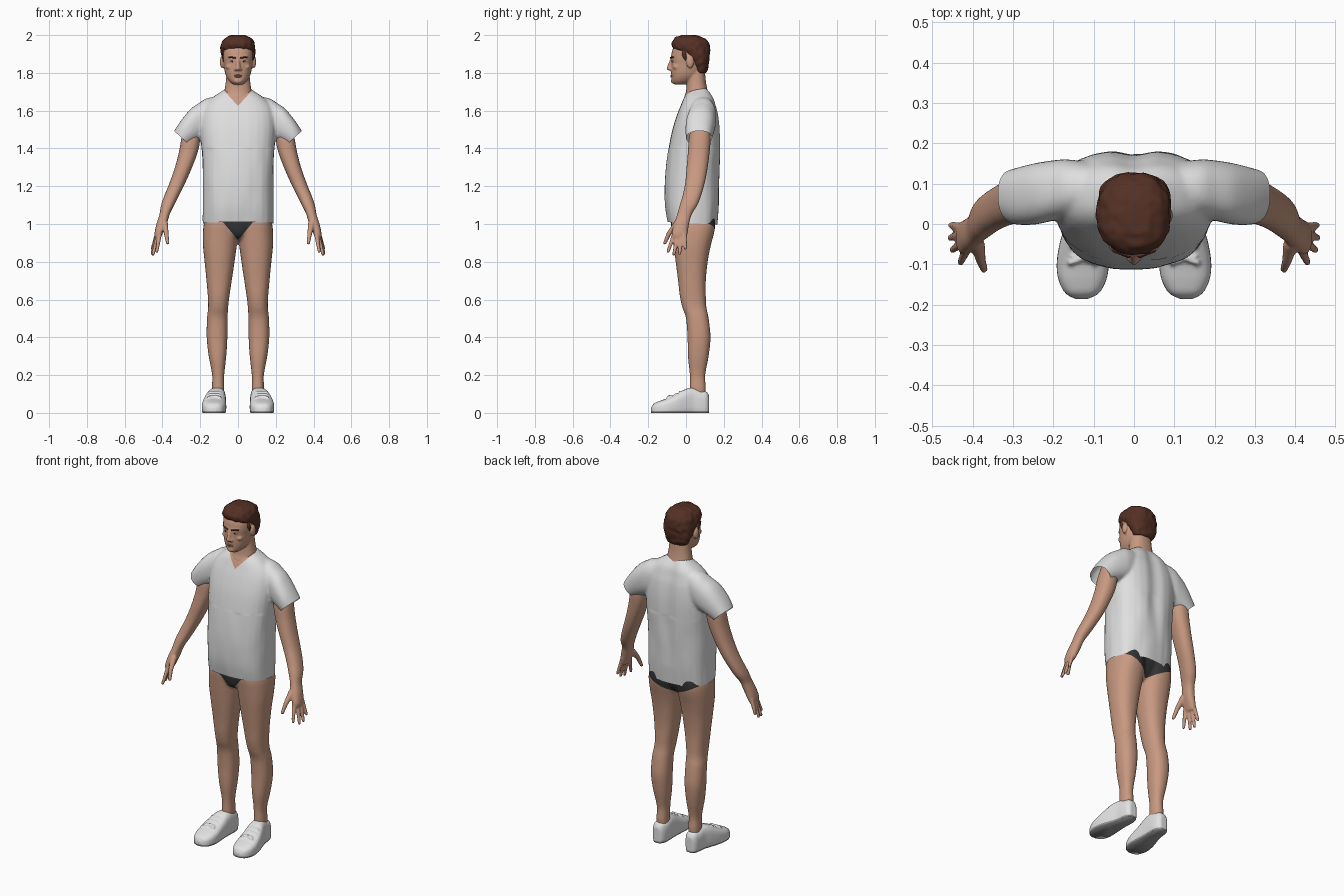
import bpy, bmesh
from math import cos, sin, pi, exp
from mathutils import Vector, Matrix, noise

cube = bpy.data.objects.get("Cube")
if cube:
    bpy.data.objects.remove(cube)


def material(name, rgb):
    m = bpy.data.materials.new(name)
    m.use_nodes = True
    m.diffuse_color = (*rgb, 1)
    m.node_tree.nodes["Principled BSDF"].inputs["Base Color"].default_value = (*rgb, 1)
    return m


SKIN = material("skin", (.58, .32, .22))
HAIR = material("brown hair", (.09, .03, .018))
SHIRT = material("white cotton", (.74, .74, .74))
BRIEFS = material("dark cloth", (.035, .035, .035))
LEATHER = material("white leather", (.76, .76, .76))
SOLE = material("grey sole", (.3, .3, .3))
LIPS = material("lips", (.42, .17, .13))
EYE = material("eye white", (.6, .57, .54))
IRIS = material("iris", (.05, .035, .03))


def spline(rows, steps=4):
    """Smooth the rows of a stack with a Catmull-Rom curve."""
    out = []
    for i in range(len(rows) - 1):
        a, b, c, d = (rows[max(0, min(len(rows) - 1, i + k))] for k in (-1, 0, 1, 2))
        for s in range(steps):
            t = s / steps
            out.append([q + .5 * t * (r - p + t * (2 * p - 5 * q + 4 * r - w + t * (3 * (q - r) + w - p)))
                        for p, q, r, w in zip(a, b, c, d)])
    return out + [rows[-1]]


def stack(bm, rows, axis=2, power=2.3, seg=28):
    """Loft rounded sections: (position, low and high, low and high)."""
    rings = []
    for t, a0, a1, b0, b1 in spline(rows):
        ring = []
        for k in range(seg):
            c, s = cos(2 * pi * k / seg), sin(2 * pi * k / seg)
            a = (a0 + a1) / 2 + (a1 - a0) / 2 * abs(c) ** (2 / power) * (1 if c > 0 else -1)
            b = (b0 + b1) / 2 + (b1 - b0) / 2 * abs(s) ** (2 / power) * (1 if s > 0 else -1)
            ring.append(bm.verts.new([(t, a, b), (a, t, b), (a, b, t)][axis]))
        rings.append(ring)
    for lo, hi in zip(rings, rings[1:]):
        for k in range(seg):
            n = (k + 1) % seg
            bm.faces.new((lo[k], lo[n], hi[n], hi[k]))
    bm.faces.new(rings[0])
    bm.faces.new(rings[-1])


def centred(rows):
    return [(z, -w, w, f, b) for z, w, f, b in rows]


def ball(bm, centre, radii):
    m = Matrix.Translation(centre) @ Matrix.Diagonal((*radii, 1))
    bmesh.ops.create_icosphere(bm, subdivisions=3, radius=1, matrix=m)


def capsule(bm, p, q, r1, r2):
    p, q = Vector(p), Vector(q)
    d = q - p
    m = Matrix.Translation((p + q) / 2) @ d.to_track_quat('Z', 'Y').to_matrix().to_4x4()
    bmesh.ops.create_cone(bm, cap_ends=True, segments=16, radius1=r1, radius2=r2, depth=d.length, matrix=m)
    ball(bm, p, (r1,) * 3)
    ball(bm, q, (r2,) * 3)


def mirror(bm):
    dup = bmesh.ops.duplicate(bm, geom=bm.verts[:] + bm.edges[:] + bm.faces[:])
    for v in dup["geom"]:
        if isinstance(v, bmesh.types.BMVert):
            v.co.x *= -1


def finish(name, bm, mats, voxel=0, smooth=3, edit=None, side=1):
    """Make the object, fuse its pieces, then apply the final edit."""
    for v in bm.verts:
        v.co.x *= side
    bmesh.ops.recalc_face_normals(bm, faces=bm.faces)
    me = bpy.data.meshes.new(name)
    bm.to_mesh(me)
    bm.free()
    ob = bpy.data.objects.new(name, me)
    bpy.context.scene.collection.objects.link(ob)
    if voxel:
        r = ob.modifiers.new("fuse", 'REMESH')
        r.mode, r.voxel_size = 'VOXEL', voxel
        s = ob.modifiers.new("soften", 'SMOOTH')
        s.factor, s.iterations = .5, smooth
        dg = bpy.context.evaluated_depsgraph_get()
        me = bpy.data.meshes.new_from_object(ob.evaluated_get(dg))
        ob.modifiers.clear()
        ob.data = me
    me.name = name
    me.materials.clear()
    for m in mats:
        me.materials.append(m)
    bm = bmesh.new()
    bm.from_mesh(me)
    if edit:
        edit(bm)
    for f in bm.faces:
        f.smooth = True
    bm.to_mesh(me)
    bm.free()
    return ob


def cut(bm, point, normal, clear=False, keep=lambda c: True):
    faces = [f for f in bm.faces if keep(f.calc_center_median())]
    geom = faces + list({e for f in faces for e in f.edges}) + list({v for f in faces for v in f.verts})
    bmesh.ops.bisect_plane(bm, geom=geom, plane_co=point, plane_no=normal, clear_outer=clear)


def paint(bm, rule):
    for f in bm.faces:
        f.material_index = int(rule(f.calc_center_median()))


# Legs and hips, with the briefs cut in as faces
bm = bmesh.new()
stack(bm, [(.05, .075, .135, .02, .1), (.13, .073, .138, .02, .105), (.2, .073, .137, .02, .102),
           (.3, .062, .155, .01, .12), (.4, .056, .166, .008, .13), (.5, .055, .164, 0, .12),
           (.56, .052, .158, -.02, .108), (.62, .045, .16, -.033, .105), (.7, .033, .167, -.042, .105),
           (.8, .018, .177, -.055, .115), (.88, .007, .185, -.065, .13), (.95, 0, .186, -.073, .148),
           (1, 0, .181, -.078, .155), (1.06, 0, .165, -.075, .15)])
mirror(bm)
stack(bm, centred([(.912, .02, -.02, .08), (.94, .06, -.066, .115), (1, .12, -.08, .14), (1.06, .14, -.075, .14)]))


def briefs(bm):
    for s in (-1, 1):
        cut(bm, (0, 0, .915), (-1.2 * s, 0, 1), keep=lambda c: c.z > .85)
        cut(bm, (0, 0, .92), (-.5 * s, 0, 1), keep=lambda c: c.z > .85)
    paint(bm, lambda c: c.z > (.915 + 1.2 * abs(c.x) if c.y < .04 else .92 + .5 * abs(c.x)))


finish("legs_and_briefs", bm, [SKIN, BRIEFS], .008, 4, briefs)

# Shirt with sleeves, trimmed open at the hems, with a V neck
bm = bmesh.new()
stack(bm, [(x, y0, y1, z0, z1) for x, y0, y1, z0, z1 in (
    (.08, .03, .15, 1.48, 1.68), (.16, .015, .16, 1.46, 1.667), (.2, .008, .158, 1.445, 1.645),
    (.25, -.002, .15, 1.42, 1.61), (.3, 0, .137, 1.39, 1.55), (.34, .02, .125, 1.37, 1.49),
    (.37, .03, .11, 1.36, 1.44))], axis=0)
mirror(bm)
stack(bm, centred([(.96, .184, -.085, .16), (1.02, .186, -.098, .167), (1.1, .186, -.11, .174),
                   (1.2, .187, -.112, .177), (1.3, .189, -.105, .18), (1.4, .194, -.092, .184),
                   (1.5, .2, -.072, .182), (1.58, .195, -.047, .173), (1.63, .175, -.027, .16),
                   (1.67, .135, -.01, .148), (1.7, .09, .01, .13), (1.72, .06, .03, .115)]), power=2.5)


def tailor(bm):
    for v in bm.verts:
        x, y, z = v.co
        if y > .08 and z > 1.1:
            v.co.y -= .012 * exp(-(x / .04) ** 2) * min(1, (z - 1.1) * 4)
        if z < 1.4:
            v.co += v.normal * .004 * noise.noise(Vector((x * 16, y * 16, z * 5)))
    cut(bm, (0, 0, 1.005), (0, -.05, -1), True, lambda c: c.z < 1.2)
    for s in (-1, 1):
        cut(bm, (.305 * s, 0, 1.4625), (.68 * s, 0, -.74), True, lambda c: c.x * s > .212 and c.z > 1.33)
        cut(bm, (0, 0, 1.625), (-1.1 * s, 0, 1), keep=lambda c: c.z > 1.5 and c.y < .1)
    paint(bm, lambda c: c.y < .06 and c.z > 1.625 + 1.1 * abs(c.x))


finish("shirt", bm, [SHIRT, SKIN], .008, 4, tailor)

# Arms with hands and fingers, and the shoes
FINGERS = [((.415, -.062, .945), (.43, -.095, .855)), ((.423, -.045, .94), (.45, -.064, .84)),
           ((.428, -.025, .94), (.455, -.034, .845)), ((.428, -.008, .95), (.453, -.003, .872))]


def outsole(bm):
    cut(bm, (0, 0, 0), (0, 0, -1), True)
    edges = [e for e in bm.edges if e.is_boundary]
    bmesh.ops.holes_fill(bm, edges=edges, sides=0)
    cut(bm, (0, 0, .01), (0, 0, 1))
    paint(bm, lambda c: c.z < .01)


for side, label in ((1, "left"), (-1, "right")):
    bm = bmesh.new()
    stack(bm, [(1.53, .2, .28, .03, .125), (1.45, .2, .3, .015, .13), (1.38, .213, .313, .01, .125),
               (1.3, .243, .334, .003, .115), (1.22, .278, .362, -.004, .1), (1.15, .313, .39, -.018, .08),
               (1.1, .338, .407, -.033, .06), (1.05, .362, .416, -.047, .03), (1, .376, .432, -.064, .016),
               (.95, .398, .442, -.075, .008), (.925, .412, .44, -.066, 0)])
    for knuckle, tip in FINGERS:
        capsule(bm, knuckle, tip, .0125, .0085)
    capsule(bm, (.388, -.05, 1), (.38, -.09, .95), .018, .0125)
    capsule(bm, (.38, -.09, .95), (.372, -.112, .9), .0125, .0095)
    finish(label + "_arm", bm, [SKIN], .005, 3, None, side)

    bm = bmesh.new()
    stack(bm, [(-.186, .115, .145, 0, .025), (-.172, .087, .17, -.02, .048), (-.14, .069, .187, -.02, .063),
               (-.1, .062, .192, -.02, .077), (-.05, .063, .185, -.02, .101), (0, .064, .17, -.02, .127),
               (.04, .064, .156, -.02, .133), (.08, .065, .15, -.02, .118), (.108, .073, .143, -.02, .112),
               (.123, .088, .128, -.01, .09)], axis=1, power=3)
    for y, z in ((-.08, .086), (-.055, .098), (-.03, .111)):
        capsule(bm, (.1, y, z), (.152, y, z), .006, .006)
    for dx in (-.03, .03):
        capsule(bm, (.126, -.085, .09), (.126 + dx, -.095, .082), .006, .008)
    finish(label + "_shoe", bm, [LEATHER, SOLE], .005, 2, outsole, side)

# Head, neck, nose, ears and brow in one skin
bm = bmesh.new()
stack(bm, centred([(1.738, .025, -.06, -.01), (1.755, .046, -.073, .03), (1.78, .062, -.077, .065),
                   (1.81, .071, -.079, .088), (1.85, .076, -.078, .1), (1.88, .08, -.079, .105),
                   (1.92, .08, -.073, .107), (1.955, .07, -.055, .1), (1.98, .05, -.03, .07),
                   (1.988, .02, 0, .04)]))
stack(bm, centred([(1.6, .07, 0, .12), (1.66, .079, -.012, .125), (1.7, .073, 0, .116),
                   (1.75, .065, .004, .106), (1.81, .06, .005, .1)]))
capsule(bm, (0, -.077, 1.868), (0, -.09, 1.824), .009, .012)
ball(bm, (0, -.066, 1.758), (.024, .014, .016))
for s in (-1, 1):
    ball(bm, (.012 * s, -.083, 1.82), (.009, .01, .008))
    ball(bm, (.085 * s, .022, 1.858), (.011, .02, .033))
    capsule(bm, (.012 * s, -.073, 1.882), (.045 * s, -.061, 1.884), .009, .009)
    ball(bm, (.043 * s, -.05, 1.832), (.022, .02, .016))
finish("head_and_neck", bm, [SKIN], .005, 3)

# Hair cap with short sideburns
bm = bmesh.new()
stack(bm, centred([(1.8, .058, .055, .107), (1.83, .074, .04, .117), (1.87, .086, .015, .123),
                   (1.9, .09, -.02, .127), (1.92, .091, -.058, .128), (1.94, .091, -.074, .126),
                   (1.965, .084, -.073, .117), (1.987, .066, -.055, .093), (1.999, .035, -.025, .055),
                   (2.002, .012, 0, .03)]), power=2.4)
for s in (-1, 1):
    capsule(bm, (.077 * s, -.012, 1.905), (.075 * s, 0, 1.862), .011, .007)


def tousle(bm):
    bm.normal_update()
    for v in bm.verts:
        v.co += v.normal * .005 * noise.noise(v.co * 38)
        v.co.z = min(v.co.z, 2)


finish("hair", bm, [HAIR], .006, 2, tousle)

# Eyes, eyebrows and mouth
for name, mat, place in (("eyes", EYE, ((.031, -.065, 1.861), (.013, .0105, .0055))),
                         ("irises", IRIS, ((.031, -.072, 1.861), (.0055, .005, .005)))):
    bm = bmesh.new()
    ball(bm, *place)
    mirror(bm)
    finish(name, bm, [mat])
bm = bmesh.new()
capsule(bm, (.014, -.08, 1.88), (.05, -.067, 1.884), .0045, .0035)
mirror(bm)
finish("eyebrows", bm, [HAIR])
bm = bmesh.new()
for z, w in ((1.7865, .021), (1.78, .018)):
    ball(bm, (0, -.075, z), (w, .008, .0045))
finish("lips", bm, [LIPS])
